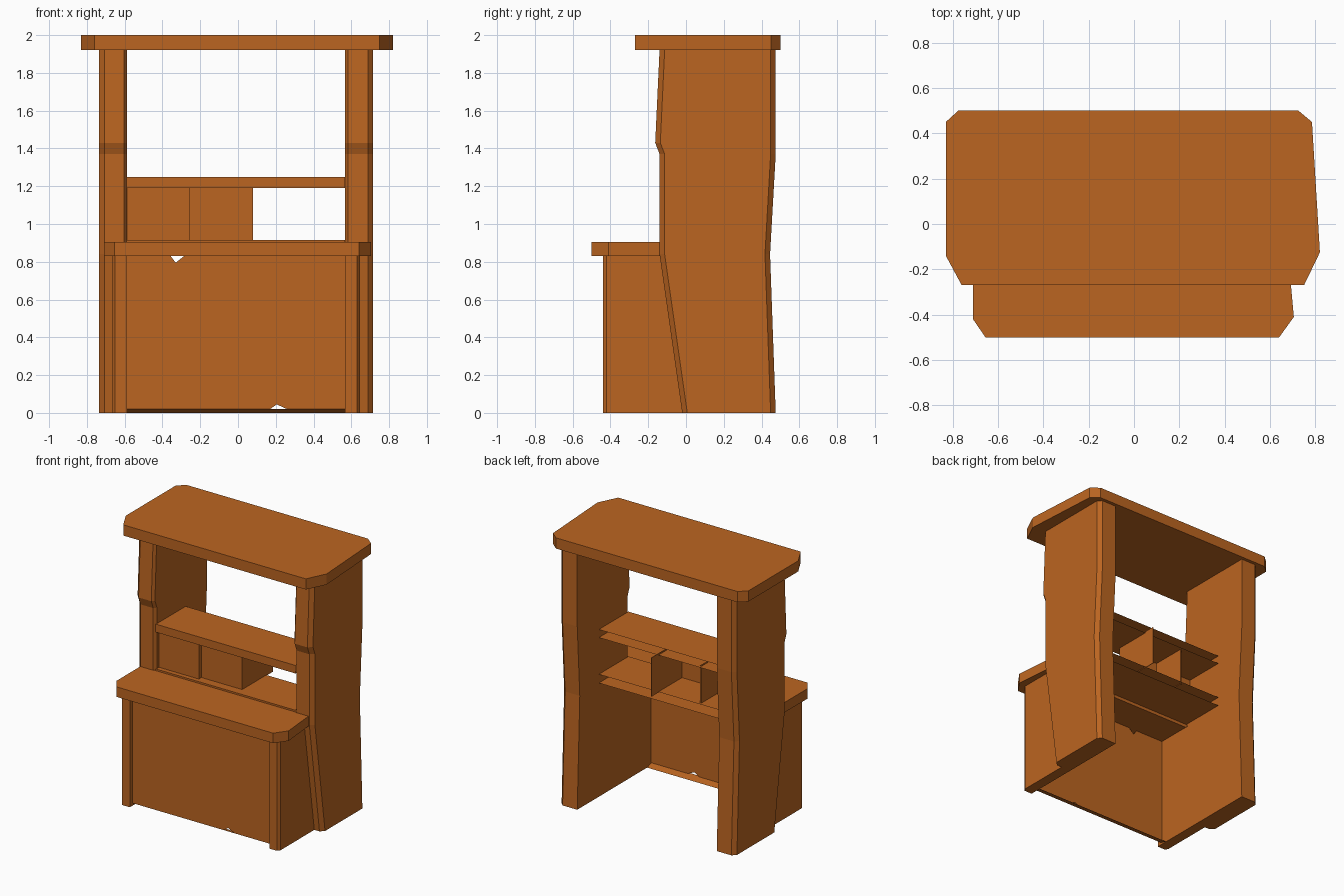
import bpy

if "Cube" in bpy.data.objects:
    bpy.data.objects.remove(bpy.data.objects["Cube"])

wood = bpy.data.materials.new("orange_wood")
wood.diffuse_color = (0.5, 0.13, 0.015, 1)
wood.use_nodes = True
wood.node_tree.nodes["Principled BSDF"].inputs["Base Color"].default_value = wood.diffuse_color


def make(name, verts, faces):
    me = bpy.data.meshes.new(name)
    me.from_pydata(verts, [], faces)
    me.materials.append(wood)
    ob = bpy.data.objects.new(name, me)
    bpy.context.collection.objects.link(ob)
    return ob


def loft(name, rings):
    """Closed solid through a stack of matching outlines."""
    n = len(rings[0])
    verts = [p for r in rings for p in r]
    faces = [tuple(reversed(range(n))), tuple(range(len(verts) - n, len(verts)))]
    for k in range(len(rings) - 1):
        for i in range(n):
            a, b = k * n + i, k * n + (i + 1) % n
            faces.append((a, b, b + n, a + n))
    return make(name, verts, faces)


def slab(name, outline, z0, z1):
    return loft(name, [[(x, y, z) for x, y in outline] for z in (z0, z1)])


def rect(x0, x1, y0, y1):
    return [(x0, y0), (x1, y0), (x1, y1), (x0, y1)]


def mirrored(side, outline):
    """Outline given for +x; flipped about the stall's middle line x = -0.01."""
    pts = [(side * x - 0.01, y) for x, y in outline]
    return pts if side > 0 else pts[::-1]


# roof and counter top, with hand-cut corners
slab("roof", [(-.83, -.14), (-.76, -.27), (.75, -.27), (.82, -.125),
              (.785, .45), (.725, .5), (-.775, .5), (-.83, .45)], 1.92, 2.0)
slab("counter_top", [(-.71, -.42), (-.655, -.5), (.64, -.5), (.705, -.41),
                     (.68, -.135), (-.71, -.135)], .83, .905)

# warped side posts and the counter's side walls
levels = [(0, -.02, .475), (.84, -.14, .445), (1.37, -.14, .475),
          (1.43, -.163, .475), (1.92, -.14, .475)]
for side, tag in ((-1, "left"), (1, "right")):
    rings = []
    for z, f, b in levels:
        o = [(.577, f + .02), (.593, f), (.698, f), (.725, f + .027),
             (.725, b - .027), (.698, b), (.577, b)]
        rings.append([(x, y, z) for x, y in mirrored(side, o)])
    loft(tag + "_post", rings)
    wall = [(.577, -.44), (.64, -.44), (.655, -.42), (.655, .02), (.577, .02)]
    slab(tag + "_counter_wall", mirrored(side, wall), 0, .83)

# recessed front panel with splits along its edges and a sloping foot
edge = [(-.59, .02), (.17, .02), (.205, .045), (.26, .02), (.567, .02),
        (.567, .835), (-.28, .835), (-.33, .795), (-.36, .835), (-.59, .835)]
loft("front_panel", [[(x, y, z) for x, z in edge] for y in (-.395, -.41)])
make("panel_foot", [(-.59, -.41, .02), (.567, -.41, .02),
                    (.567, -.35, 0), (-.59, -.35, 0)], [(0, 3, 2, 1)])

# shelves: thin boards open at the back
for name, z0, z1 in (("lower_shelf", .85, .915), ("upper_shelf", 1.19, 1.25)):
    prof = [(.22, z0), (-.13, z0), (-.13, z1), (.22, z1)]
    verts = [(x, y, z) for x in (-.59, .567) for y, z in prof]
    make(name, verts, [(i, i + 1, i + 5, i + 4) for i in range(3)])

# boxes between the shelves
slab("box_front_left", rect(-.59, -.262, -.095, -.09), .91, 1.195)
slab("box_front_right", rect(-.262, .08, -.065, -.06), .91, 1.195)
slab("box_divider", rect(-.267, -.257, -.095, .2), .91, 1.195)
slab("box_end", rect(.075, .08, -.065, .3), .91, 1.2)
